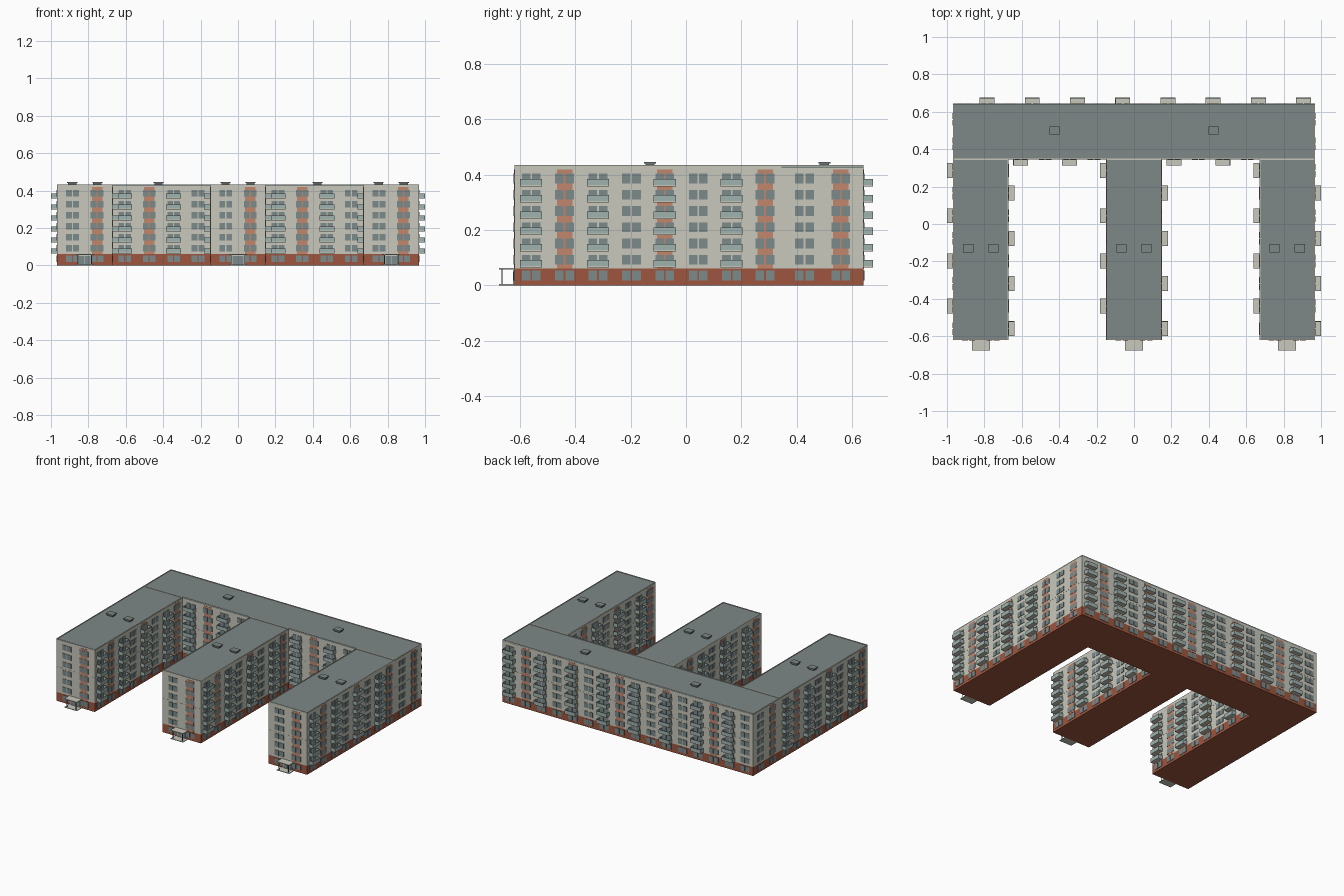
import bpy, bmesh
from mathutils import Vector

if "Cube" in bpy.data.objects:
    bpy.data.objects.remove(bpy.data.objects["Cube"])


def srgb(r, g, b):
    f = lambda c: c / 12.92 if c <= 0.04045 else ((c + 0.055) / 1.055) ** 2.4
    return (f(r / 255), f(g / 255), f(b / 255), 1)


def material(name, rgb):
    m = bpy.data.materials.new(name)
    m.diffuse_color = srgb(*rgb)
    m.use_nodes = True
    m.node_tree.nodes["Principled BSDF"].inputs["Base Color"].default_value = m.diffuse_color
    return m


BEIGE = material("beige_plaster", (200, 200, 188))
BRICK = material("brick_red", (158, 86, 62))
ORANGE = material("soft_orange", (194, 134, 108))
ROOF = material("roof_grey", (126, 136, 135))
GLASS = material("window_grey", (124, 138, 139))
PANEL = material("balcony_teal", (158, 178, 175))
METAL = material("dark_metal", (92, 98, 98))

parts = {}


def solid(part, mat, x, y, z):
    """Axis-aligned box from (min, max) pairs, gathered into a named part."""
    bm = parts.setdefault(part, (bmesh.new(), mat))[0]
    v = [bm.verts.new((a, b, c)) for c in z for b in y for a in x]
    for f in ((0, 2, 3, 1), (4, 5, 7, 6), (0, 1, 5, 4),
              (2, 6, 7, 3), (0, 4, 6, 2), (1, 3, 7, 5)):
        bm.faces.new([v[i] for i in f])


def on_wall(part, mat, start, u, u_rng, n_rng, z):
    """Box placed on a wall: u runs left to right, n points outwards."""
    n = Vector((u.y, -u.x))
    a = start + u * u_rng[0] + n * n_rng[0]
    b = start + u * u_rng[1] + n * n_rng[1]
    solid(part, mat, sorted((a.x, b.x)), sorted((a.y, b.y)), z)


# Main dimensions
X, FRONT, MID, BACK = 0.967, -0.62, 0.346, 0.642
W = 0.296
BASE, TOP, FLOOR = 0.061, 0.434, 0.0587
WINGS = [-X, -W / 2, X - W]


def block(name, x, y):
    """Brick base, plaster walls, roof sheet and parapet."""
    solid(name + "_base", BRICK, x, y, (0, BASE))
    solid(name + "_walls", BEIGE, x, y, (BASE, TOP - 0.01))
    solid(name + "_roof", ROOF, x, y, (TOP - 0.01, TOP - 0.004))
    t = 0.004
    z = (TOP - 0.01, TOP)
    solid("parapet", BEIGE, x, (y[0], y[0] + t), z)
    solid("parapet", BEIGE, x, (y[1] - t, y[1]), z)
    solid("parapet", BEIGE, (x[0], x[0] + t), (y[0] + t, y[1] - t), z)
    solid("parapet", BEIGE, (x[1] - t, x[1]), (y[0] + t, y[1] - t), z)


def balcony(start, u, c, z):
    """Slab with thin railing panels on three sides."""
    h, d, t = 0.04, 0.033, 0.003
    on_wall("balcony_slabs", BEIGE, start, u, (c - h, c + h), (0, d), (z + 0.003, z + 0.008))
    r = (z + 0.008, z + 0.030)
    on_wall("balcony_panels", PANEL, start, u, (c - h, c + h), (d - t, d), r)
    for s in (c - h, c + h - t):
        on_wall("balcony_panels", PANEL, start, u, (s, s + t), (0, d - t), r)


def facade(start, end, bays, balconies=True, step=None):
    """Window pairs, orange strips and balconies in regular bays."""
    start, end = Vector(start), Vector(end)
    length = (end - start).length
    u = (end - start) / length
    step = step or length / bays
    on_wall("string_course", BEIGE, start, u, (0, length), (0, 0.001), (0.2365, 0.2385))
    for i in range(bays):
        c = length / 2 + (i - (bays - 1) / 2) * step
        if i % 3 == 1:
            on_wall("orange_strips", ORANGE, start, u, (c - 0.028, c + 0.028),
                    (0, 0.0015), (BASE, 0.418))
        for s in (-1, 1):
            pane = sorted((c + s * 0.003, c + s * 0.034))
            on_wall("base_windows", GLASS, start, u, pane, (0, 0.003), (0.017, 0.054))
            for k in range(6):
                z = BASE + k * FLOOR
                on_wall("windows", GLASS, start, u, pane, (0, 0.003), (z + 0.014, z + 0.049))
        if balconies and i % 2 == 0:
            for k in range(6):
                balcony(start, u, c, BASE + k * FLOOR)


def skylight(x, y):
    solid("roof_hatches", METAL, (x - 0.022, x + 0.022), (y - 0.017, y + 0.017), (TOP - 0.005, 0.440))
    solid("roof_hatch_caps", ROOF, (x - 0.027, x + 0.027), (y - 0.022, y + 0.022), (0.440, 0.445))


# Rear bar
block("rear_bar", (-X, X), (MID, BACK))
facade((X, BACK), (-X, BACK), 16)
facade((X, MID), (X, BACK), 2, False, 0.131)
facade((-X, BACK), (-X, MID), 2, False, 0.131)
for a, b in ((-X + W, -W / 2), (W / 2, X - W)):
    facade((a, MID), (b, MID), 4)
for x in (-0.425, 0.425):
    skylight(x, 0.5)

# Three wings, each with a front entrance
for name, x0 in zip(("left_wing", "middle_wing", "right_wing"), WINGS):
    x1, c = x0 + W, x0 + W / 2
    block(name, (x0, x1), (FRONT, MID))
    facade((x1, FRONT), (x1, MID), 8)
    facade((x0, MID), (x0, FRONT), 8)
    facade((x0, FRONT), (x1, FRONT), 2, False, 0.131)
    for s in (-1, 1):
        skylight(c + s * 0.067, -0.13)
        # Canopy posts
        px = c + s * 0.036
        solid("canopy_posts", METAL, (px - 0.002, px + 0.002), (-0.667, -0.663), (0.004, 0.057))
    # Door, frame, canopy and step
    solid("door_frames", BEIGE, (c - 0.035, c + 0.035), (FRONT - 0.004, FRONT), (0, 0.056))
    for s in (-1, 1):
        solid("doors", GLASS, sorted((c + s * 0.001, c + s * 0.030)), (FRONT - 0.006, FRONT), (0.004, 0.050))
    solid("canopies", BEIGE, (c - 0.048, c + 0.048), (-0.675, FRONT), (0.057, 0.062))
    solid("entrance_steps", BEIGE, (c - 0.048, c + 0.048), (-0.675, FRONT), (0, 0.004))

# Turn the gathered boxes into objects
for name, (bm, mat) in parts.items():
    bmesh.ops.recalc_face_normals(bm, faces=bm.faces[:])
    me = bpy.data.meshes.new(name)
    bm.to_mesh(me)
    bm.free()
    me.materials.append(mat)
    bpy.context.collection.objects.link(bpy.data.objects.new(name, me))
